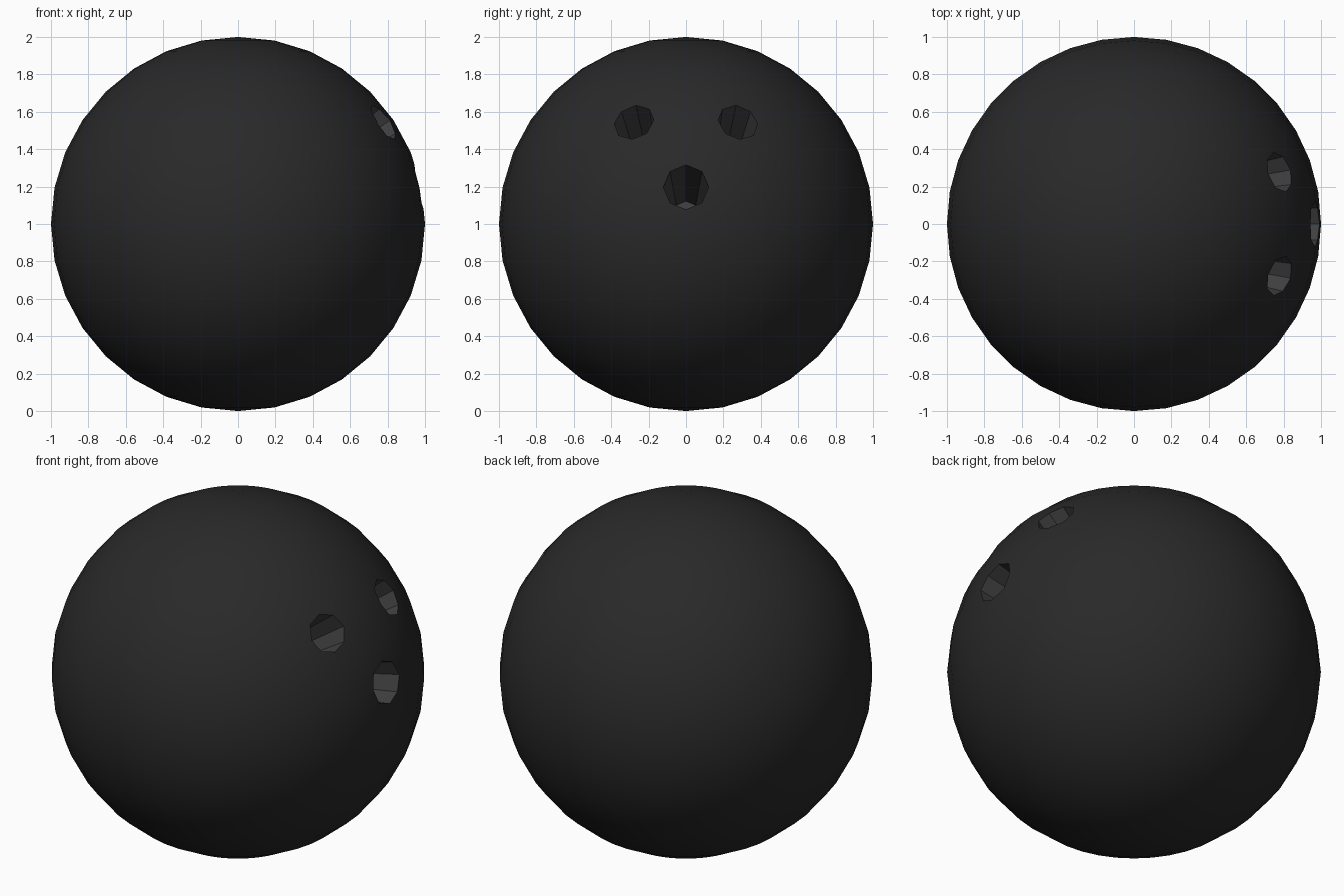
import bpy
from mathutils import Vector

if "Cube" in bpy.data.objects:
    bpy.data.objects.remove(bpy.data.objects["Cube"])

CENTRE = Vector((0, 0, 1))


def material(name, value):
    mat = bpy.data.materials.new(name)
    mat.diffuse_color = (value, value, value, 1)
    mat.use_nodes = True
    mat.node_tree.nodes["Principled BSDF"].inputs["Base Color"].default_value = mat.diffuse_color
    return mat


# Ball
bpy.ops.mesh.primitive_uv_sphere_add(segments=36, ring_count=16, radius=1, location=CENTRE)
ball = bpy.context.object
ball.name = "ball"
bpy.ops.object.shade_smooth()
ball.data.materials.append(material("ball_black", 0.022))
ball.data.materials.append(material("hole_grey", 0.05))


def drill(y, z, radius, depth, taper, inward_y):
    """Cut a tapered eight-sided hole through the +x side of the ball."""
    mouth = Vector(((1 - y * y - (z - 1) ** 2) ** 0.5, y, z))
    outward = mouth - CENTRE
    outward.y *= inward_y
    outward.normalize()
    lead = 0.1  # length of the cutter outside the ball
    top_radius = radius * (1 + (1 - taper) * lead / depth)
    bpy.ops.mesh.primitive_cone_add(
        vertices=8, radius1=radius * taper, radius2=top_radius, depth=depth + lead,
        location=mouth + outward * (lead - depth) / 2,
        rotation=outward.to_track_quat('Z', 'Y').to_euler())
    cutter = bpy.context.object
    cutter.name = "hole_cutter"
    cutter.hide_render = True
    mod = ball.modifiers.new("hole", 'BOOLEAN')
    mod.operation = 'DIFFERENCE'
    mod.solver = 'EXACT'
    mod.object = cutter
    bpy.context.view_layer.objects.active = ball
    bpy.ops.object.modifier_apply(modifier=mod.name)
    bpy.data.objects.remove(cutter)


# Thumb hole and the two finger holes
drill(0, 1.2, 0.122, 0.75, 0.6, 1)
for side in (-1, 1):
    drill(side * 0.28, 1.55, 0.11, 0.6, 0.6, 0.5)

# Flat grey hole walls, smooth black outside
for face in ball.data.polygons:
    inside = face.center.length < 0.97
    face.use_smooth = not inside
    face.material_index = 1 if inside else 0
